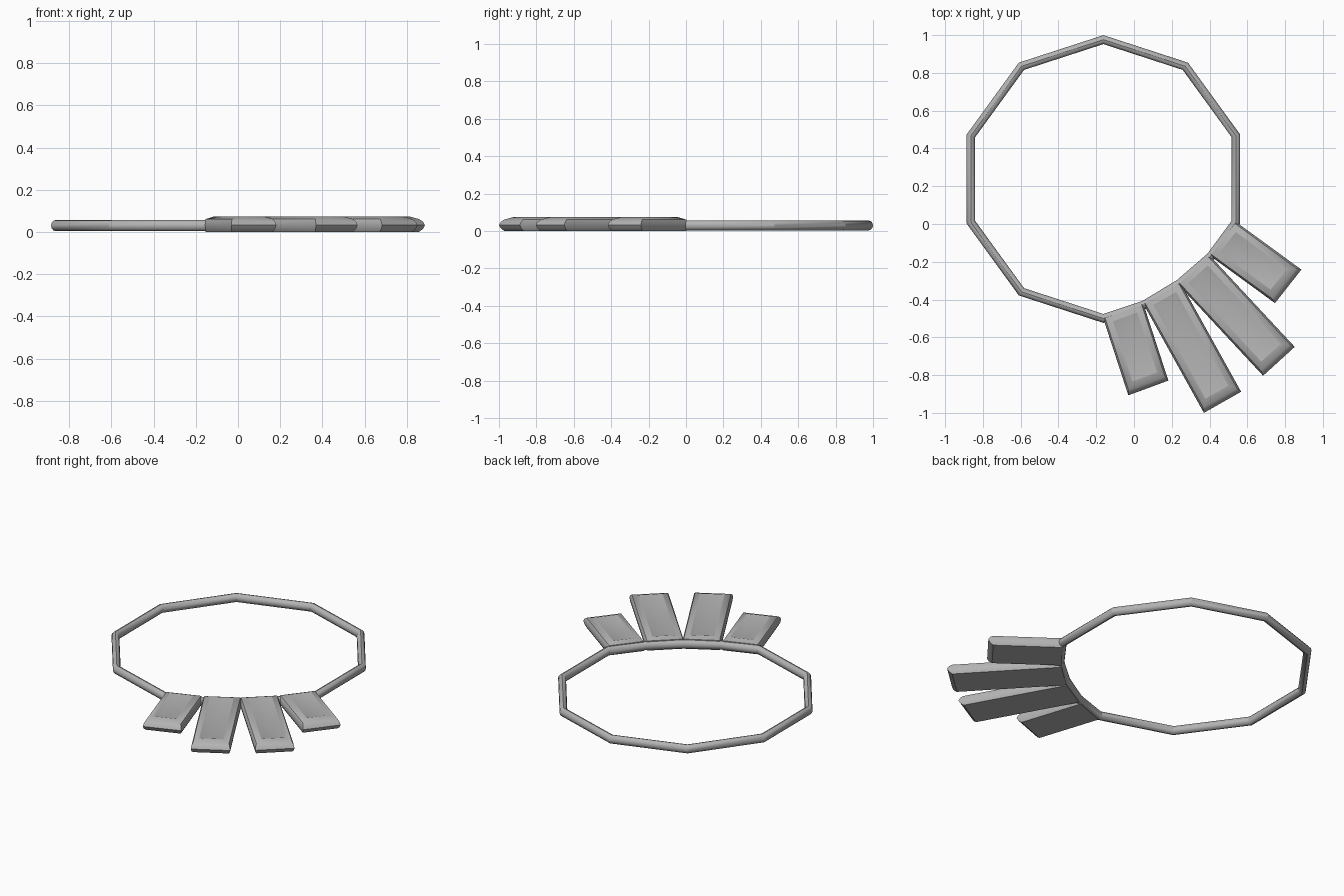
import bpy, bmesh, math
from mathutils import Vector

if "Cube" in bpy.data.objects:
    bpy.data.objects.remove(bpy.data.objects["Cube"])

CENTRE = Vector((-0.162, 0.238))
AXIS = Vector((math.cos(math.radians(306)), math.sin(math.radians(306))))  # symmetry axis of the fan

dark = bpy.data.materials.new("dark_grey")
dark.diffuse_color = (0.45, 0.45, 0.45, 1)
dark.use_nodes = True
dark.node_tree.nodes["Principled BSDF"].inputs["Base Color"].default_value = dark.diffuse_color


def make_object(name, rings, angle, closed_loop=False):
    """Skin a stack of equal-length point rings; cap the ends or join them up."""
    bm = bmesh.new()
    rows = [[bm.verts.new(p) for p in ring] for ring in rings]
    n = len(rows[0])
    pairs = list(zip(rows, rows[1:]))
    if closed_loop:
        pairs.append((rows[-1], rows[0]))
    else:
        bm.faces.new(rows[0])
        bm.faces.new(rows[-1])
    for a, b in pairs:
        for i in range(n):
            j = (i + 1) % n
            bm.faces.new((a[i], a[j], b[j], b[i]))
    bmesh.ops.recalc_face_normals(bm, faces=bm.faces)
    mesh = bpy.data.meshes.new(name)
    bm.to_mesh(mesh)
    bm.free()
    mesh.materials.append(dark)
    obj = bpy.data.objects.new(name, mesh)
    bpy.context.collection.objects.link(obj)
    bpy.ops.object.select_all(action='DESELECT')
    obj.select_set(True)
    bpy.context.view_layer.objects.active = obj
    bpy.ops.object.shade_smooth_by_angle(angle=math.radians(angle))
    return obj


def mirror(p):
    """Reflect a plan point across the fan axis."""
    d = Vector(p) - CENTRE
    return CENTRE + 2 * d.dot(AXIS) * AXIS - d


# Ten-sided ring of round bar, with its two fan-side segments split in half
R = 0.738
path = []
for deg in (270, 288, 306, 324, 342, 18, 54, 90, 126, 162, 198, 234):
    r = {288: 0.700, 324: 0.700, 306: 0.684}.get(deg, R)
    a = math.radians(deg)
    path.append(CENTRE + r * Vector((math.cos(a), math.sin(a))))

section = [(0.0225 * math.cos(k * math.pi / 6), 0.03 + 0.0265 * math.sin(k * math.pi / 6))
           for k in range(12)]
rings = []
for i, p in enumerate(path):
    d0 = (p - path[i - 1]).normalized()
    d1 = (path[(i + 1) % len(path)] - p).normalized()
    t = (d0 + d1).normalized()
    out = Vector((t.y, -t.x)) / t.dot(d0)
    rings.append([(*(p + out * s), z) for s, z in section])
make_object("ring_band", rings, 33, closed_loop=True)


# Fan panels: rounded edge, sloping rim, shallow recessed face
# each row: side inset, outer end inset, inner end inset, height
LAYERS = [(0.010, 0.028, 0.0, 0.0),
          (0.003, 0.010, 0.0, 0.014),
          (0.0, 0.0, 0.0, 0.032),
          (0.003, 0.010, 0.0, 0.049),
          (0.010, 0.026, 0.0, 0.061),
          (0.044, 0.062, 0.030, 0.074),
          (0.070, 0.088, 0.056, 0.067)]


def panel(name, a, b, d):
    """a, b: inner corners; d: outer corner beside a."""
    a, b, d = Vector(a), Vector(b), Vector(d)
    width, length = (b - a).length, (d - a).length
    u, v = (b - a).normalized(), (d - a).normalized()
    rings = []
    for side, end, start, z in LAYERS:
        rings.append([(*(a + u * x + v * y), z) for x, y in (
            (side, start), (width - side, start),
            (width - side, length - end), (side, length - end))])
    make_object(name, rings, 32)


SHAPES = {"short_panel": ((-0.162, -0.502), (0.050, -0.424), (-0.03, -0.907)),
          "long_panel": ((0.050, -0.424), (0.247, -0.312), (0.37, -1.0))}
for name, corners in SHAPES.items():
    panel(name + "_left", *corners)
    panel(name + "_right", *[mirror(c) for c in corners])
